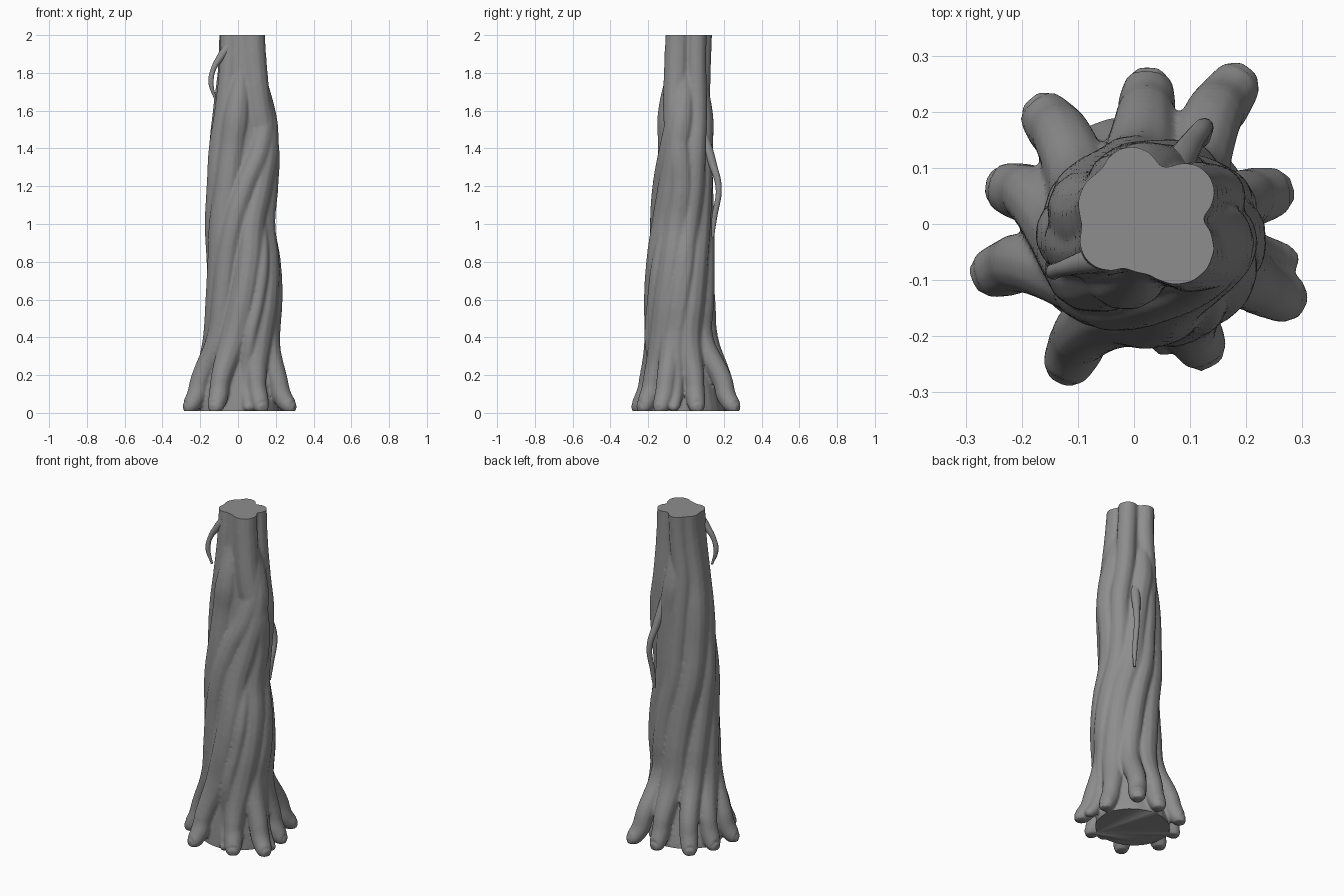
import bpy, bmesh
from math import sin, cos, radians, hypot

if "Cube" in bpy.data.objects:
    bpy.data.objects.remove(bpy.data.objects["Cube"])

# Trunk outline: z, x min, x max, y min, y max
OUTLINE = [(0, -.22, .23, -.22, .21), (.4, -.185, .225, -.225, .168), (.7, -.168, .24, -.22, .155),
           (1, -.175, .2, -.195, .148), (1.4, -.16, .225, -.16, .143),
           (1.8, -.108, .17, -.145, .14), (2.1, -.103, .152, -.125, .147)]
LEVELS = (.4, .8, 1.2, 1.6, 2.08)

# Twisting strands: root tip x, y, then the angle round the trunk at each level
STRANDS = [(-.135, -.285, -108, -77, -42, -10), (-.29, -.1, -150, -129, -84, -22),
           (.14, -.255, -48, -22, -5, -36, -42), (.305, -.15, -18, 8, 32, 42, 34),
           (.285, .065, 18, 42, 70, 102), (.205, .28, 55, 78, 102, 122, 112),
           (.03, .28, 95, 120, 150, 168, 156), (-.185, .225, 140, 165, 190, 205, 205),
           (-.265, .075, 178, 202, 230, 248), (.295, -.07, -6, 15), (.06, -.235, -75, -52)]


def lerp(a, b, t):
    return a + (b - a) * t


def on_trunk(deg, z, inset):
    """Point just inside the outline at an angle and height."""
    for a, b in zip(OUTLINE, OUTLINE[1:]):
        if z <= b[0]:
            t = (max(z, 0) - a[0]) / (b[0] - a[0])
            x0, x1, y0, y1 = [lerp(a[i], b[i], t) for i in range(1, 5)]
            break
    c, s = cos(radians(deg)), sin(radians(deg))
    return ((x0 + x1) / 2 + ((x1 - x0) / 2 - inset) * c, (y0 + y1) / 2 + ((y1 - y0) / 2 - inset) * s, z)


def evaluated_mesh(ob):
    bpy.context.collection.objects.link(ob)
    me = bpy.data.meshes.new_from_object(ob.evaluated_get(bpy.context.evaluated_depsgraph_get()))
    bpy.data.objects.remove(ob)
    return me


def tube(name, pts):
    """Smooth tapered tube through (x, y, z, radius) points."""
    cu = bpy.data.curves.new(name, 'CURVE')
    cu.dimensions = '3D'
    cu.bevel_depth = 1
    cu.use_fill_caps = True
    sp = cu.splines.new('BEZIER')
    sp.radius_interpolation = 'CARDINAL'
    sp.bezier_points.add(len(pts) - 1)
    for bp, p in zip(sp.bezier_points, pts):
        bp.co, bp.radius = p[:3], p[3]
        bp.handle_left_type = bp.handle_right_type = 'AUTO'
    return evaluated_mesh(bpy.data.objects.new(name, cu))


# Strands, each flaring into a rounded root; short ones dive back into the trunk
bm = bmesh.new()
for n, (tx, ty, *angles) in enumerate(STRANDS):
    d = hypot(tx, ty)
    big = len(angles) > 2
    r0, rt = ((.064, .078)[n % 2 == 0], .047) if big else (.038, .032)
    pts = [(tx * k, ty * k, z, r) for k, z, r in
           (((d - .003) / d, .028, rt * .5), ((d - .026) / d, .032, rt * .9),
            (.78, .08, rt * 1.1), (.69, .17, rt * 1.15))]
    for i in range(2 * len(angles) - 1):
        j, t = i // 2, (i % 2) / 2
        k = min(j + 1, len(angles) - 1)
        z = lerp(LEVELS[j], LEVELS[k], t)
        r = r0 - .005 * z
        pts.append((*on_trunk(lerp(angles[j], angles[k], t), z, r * .97), r))
    if z < 2:
        pts.append((*on_trunk(angles[-1] + 14, z + .25, r * 1.1), r * .45))
    bm.from_mesh(tube("strand", pts))

# Inner core filling the gaps between strands
N = 24
rings = []
for z in [-.04, .03, .1, .2, .3] + [.2 * i for i in range(2, 11)] + [2.08]:
    inset = min(.042, .012 + max(z, 0) * .1)
    rings.append([bm.verts.new(on_trunk(360 * i / N, z, inset)) for i in range(N)])
for a, b in zip(rings, rings[1:]):
    for i in range(N):
        j = (i + 1) % N
        bm.faces.new((a[i], a[j], b[j], b[i]))
bm.faces.new(rings[0][::-1])
bm.faces.new(rings[-1])
raw = bpy.data.meshes.new("raw")
bm.to_mesh(raw)
bm.free()

# Fuse and soften
tmp = bpy.data.objects.new("raw", raw)
fuse = tmp.modifiers.new("fuse", 'REMESH')
fuse.mode = 'VOXEL'
fuse.voxel_size = .0075
soften = tmp.modifiers.new("soften", 'SMOOTH')
soften.iterations = 9
fused = evaluated_mesh(tmp)

# Saw the trunk flat at top and bottom
bm = bmesh.new()
bm.from_mesh(fused)
for z, n in ((2, 1), (.01, -1)):
    bmesh.ops.bisect_plane(bm, geom=bm.verts[:] + bm.edges[:] + bm.faces[:], dist=1e-5,
                           plane_co=(0, 0, z), plane_no=(0, 0, n), clear_outer=True)
    bmesh.ops.holes_fill(bm, edges=[e for e in bm.edges if e.is_boundary], sides=0)
trunk = bpy.data.meshes.new("twisted_trunk")
bm.to_mesh(trunk)
bm.free()

# Hanging vines
upper = tube("upper_vine", [(-.05, -.06, 1.94, .026), (-.095, -.07, 1.88, .02), (-.13, -.08, 1.82, .014),
                            (-.143, -.085, 1.75, .014), (-.12, -.08, 1.66, .006)])
back = tube("back_vine", [(.07, .09, 1.47, .03), (.1, .14, 1.32, .022), (.125, .173, 1.19, .016),
                          (.12, .15, 1.03, .014), (.115, .142, .93, .007)])
# Dark grey bark
bark = bpy.data.materials.new("bark")
bark.diffuse_color = (.27, .27, .27, 1)
bark.use_nodes = True
bark.node_tree.nodes["Principled BSDF"].inputs["Base Color"].default_value = bark.diffuse_color
for name, me in (("twisted_trunk", trunk), ("upper_vine", upper), ("back_vine", back)):
    me.materials.clear()
    me.materials.append(bark)
    ob = bpy.data.objects.new(name, me)
    bpy.context.collection.objects.link(ob)
    bpy.ops.object.select_all(action='DESELECT')
    ob.select_set(True)
    bpy.context.view_layer.objects.active = ob
    bpy.ops.object.shade_smooth_by_angle(angle=radians(65))
